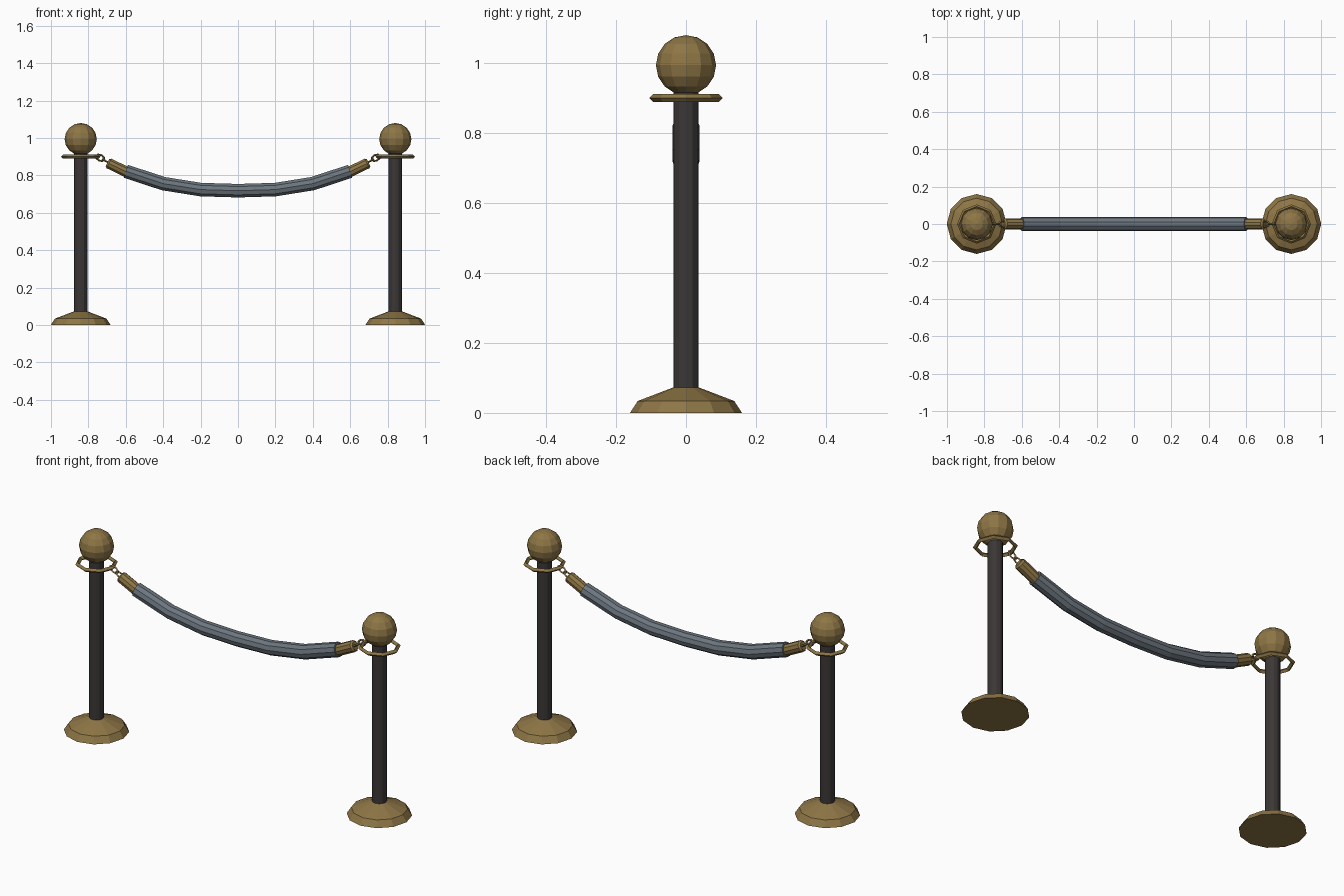
import bpy, bmesh, math
from mathutils import Vector

if "Cube" in bpy.data.objects:
    bpy.data.objects.remove(bpy.data.objects["Cube"])


def material(name, rgb):
    m = bpy.data.materials.new(name)
    m.diffuse_color = (*rgb, 1)
    m.use_nodes = True
    m.node_tree.nodes["Principled BSDF"].inputs["Base Color"].default_value = m.diffuse_color
    return m


BRASS = material("brass", (0.27, 0.18, 0.06))
DARK = material("dark_metal", (0.045, 0.038, 0.038))
VELVET = material("grey_fabric", (0.15, 0.18, 0.21))


def tube(name, path, radii, sides, mat):
    """Sweep polygon rings along a path in the xz plane and cap both ends."""
    pts = [Vector((x, 0, z)) for x, z in path]
    bm = bmesh.new()
    rings = []
    for i, p in enumerate(pts):
        tangent = (pts[min(i + 1, len(pts) - 1)] - pts[max(i - 1, 0)]).normalized()
        side = Vector((0, 1, 0))
        up = tangent.cross(side)
        angles = [2 * math.pi * k / sides for k in range(sides)]
        rings.append([bm.verts.new(p + radii[i] * (math.cos(a) * side + math.sin(a) * up))
                      for a in angles])
    for a, b in zip(rings, rings[1:]):
        for k in range(sides):
            n = (k + 1) % sides
            bm.faces.new((a[k], a[n], b[n], b[k]))
    bm.faces.new(rings[0])
    bm.faces.new(rings[-1])
    bmesh.ops.recalc_face_normals(bm, faces=bm.faces)
    mesh = bpy.data.meshes.new(name)
    bm.to_mesh(mesh)
    bm.free()
    mesh.materials.append(mat)
    ob = bpy.data.objects.new(name, mesh)
    bpy.context.collection.objects.link(ob)
    return ob


def ring(name, loc, rot, major, minor, stretch=1):
    bpy.ops.mesh.primitive_torus_add(major_segments=8, minor_segments=4, major_radius=major,
                                     minor_radius=minor, location=loc, rotation=rot)
    ob = bpy.context.object
    ob.name = name
    ob.scale.x = stretch
    ob.data.materials.append(BRASS)


POST_X = 0.841
for s, label in ((-1, "left"), (1, "right")):
    x = s * POST_X
    # stanchion: stepped base, pole, ball finial
    tube(label + "_base", [(x, 0), (x, 0.034), (x, 0.073)], [0.16, 0.138, 0.036], 12, BRASS)
    tube(label + "_pole", [(x, 0.06), (x, 0.925)], [0.036, 0.036], 12, DARK)
    bpy.ops.mesh.primitive_uv_sphere_add(segments=12, ring_count=8, radius=0.086,
                                         location=(x, 0, 0.994))
    ball = bpy.context.object
    ball.name = label + "_ball"
    ball.data.materials.append(BRASS)
    # hanging ring and two chain links
    ring(label + "_collar_ring", (x, 0, 0.9), (0, 0, 0), 0.094, 0.011)
    tilt = -s * 0.47
    ring(label + "_upright_link", (s * 0.737, 0, 0.894), (math.pi / 2, tilt, 0), 0.016, 0.005, 1.4)
    ring(label + "_flat_link", (s * 0.702, 0, 0.874), (0, tilt, 0), 0.016, 0.005, 1.4)
    # brass rope end
    tube(label + "_rope_cap", [(s * 0.698, 0.868), (s * 0.69, 0.864), (s * 0.59, 0.815)],
         [0.022, 0.03, 0.03], 10, BRASS)

# sagging rope
half = [(0.2, 0.724), (0.4, 0.756), (0.6, 0.822)]
path = [(-x, z) for x, z in reversed(half)] + [(0, 0.718)] + half
tube("rope", path, [0.038] * len(path), 10, VELVET)
